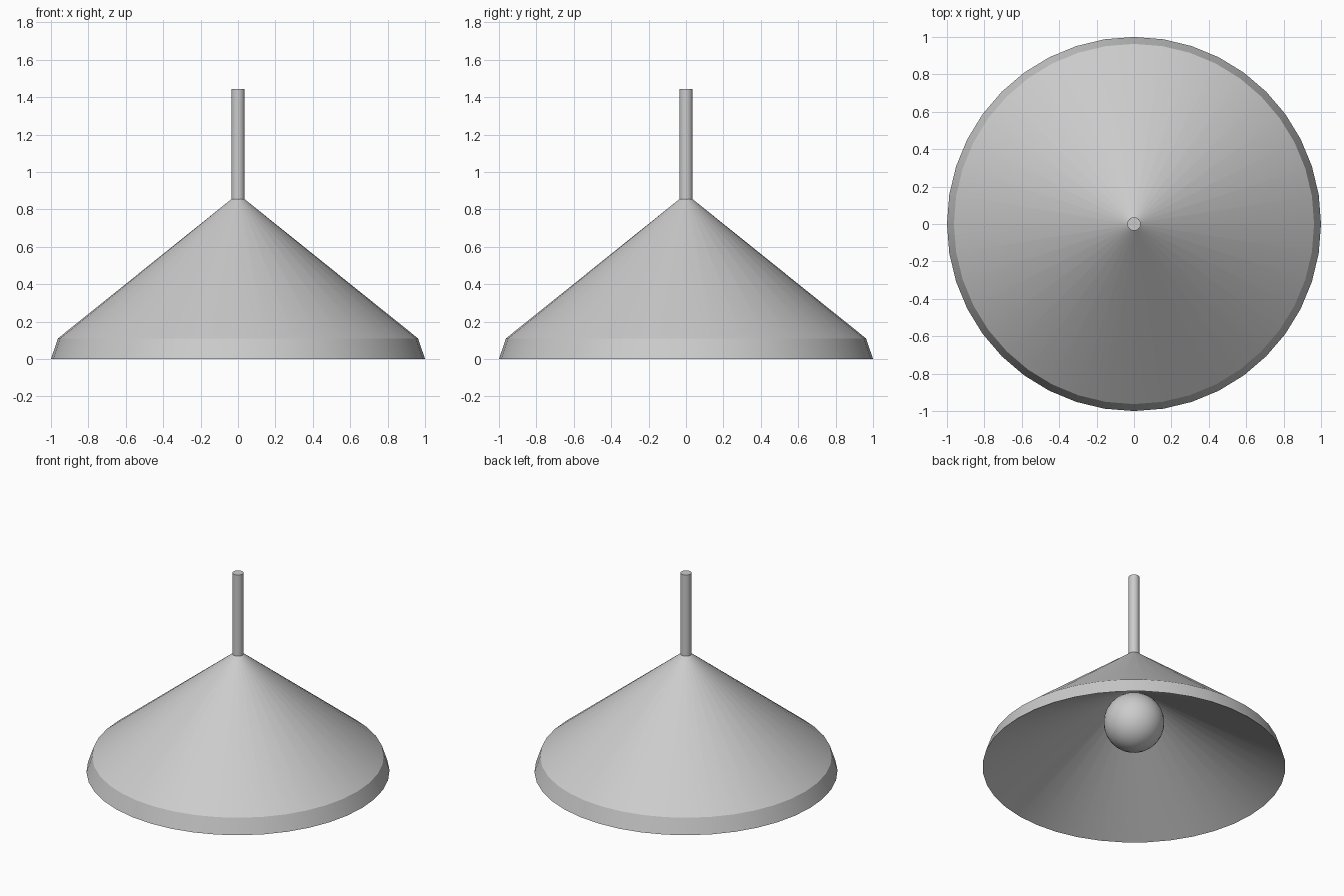
import bpy
import bmesh
import math

cube = bpy.data.objects.get("Cube")
if cube:
    bpy.data.objects.remove(cube, do_unlink=True)

# One plain grey for every part
grey = bpy.data.materials.new("light_grey")
grey.use_nodes = True
grey.diffuse_color = (0.6, 0.6, 0.6, 1)
grey.node_tree.nodes["Principled BSDF"].inputs["Base Color"].default_value = (0.6, 0.6, 0.6, 1)


def lathe(name, profile, sides):
    """Turn (radius, z) points around the z axis; radius 0 becomes a pole."""
    bm = bmesh.new()
    rings = []
    for r, z in profile:
        if r == 0:
            rings.append([bm.verts.new((0, 0, z))] * sides)
        else:
            angles = [math.tau * i / sides for i in range(sides)]
            rings.append([bm.verts.new((r * math.cos(a), r * math.sin(a), z)) for a in angles])
    for low, high in zip(rings, rings[1:]):
        for i in range(sides):
            j = (i + 1) % sides
            corners = dict.fromkeys((low[i], low[j], high[j], high[i]))
            bm.faces.new(list(corners))
    bmesh.ops.recalc_face_normals(bm, faces=bm.faces)
    mesh = bpy.data.meshes.new(name)
    bm.to_mesh(mesh)
    bm.free()
    mesh.materials.append(grey)
    obj = bpy.data.objects.new(name, mesh)
    bpy.context.collection.objects.link(obj)
    bpy.ops.object.select_all(action='DESELECT')
    obj.select_set(True)
    bpy.context.view_layer.objects.active = obj
    bpy.ops.object.shade_smooth_by_angle(angle=math.radians(30))
    return obj


# Shade: conical outside with a steep rim band, shallower straight cone inside
lathe("lamp_shade", [(0, 0.565), (0.035, 0.565), (1, 0), (0.963, 0.11), (0.035, 0.855), (0, 0.855)], 40)

# Hanging stem
lathe("stem", [(0, 0.84), (0.036, 0.84), (0.036, 1.445), (0, 1.445)], 24)

# Round bulb inside the shade
bulb_radius, bulb_z, steps = 0.2, 0.337, 16
arc = [(bulb_radius * math.sin(math.pi * i / steps), bulb_z - bulb_radius * math.cos(math.pi * i / steps))
       for i in range(1, steps)]
lathe("bulb", [(0, bulb_z - bulb_radius), *arc, (0, bulb_z + bulb_radius)], 32)
